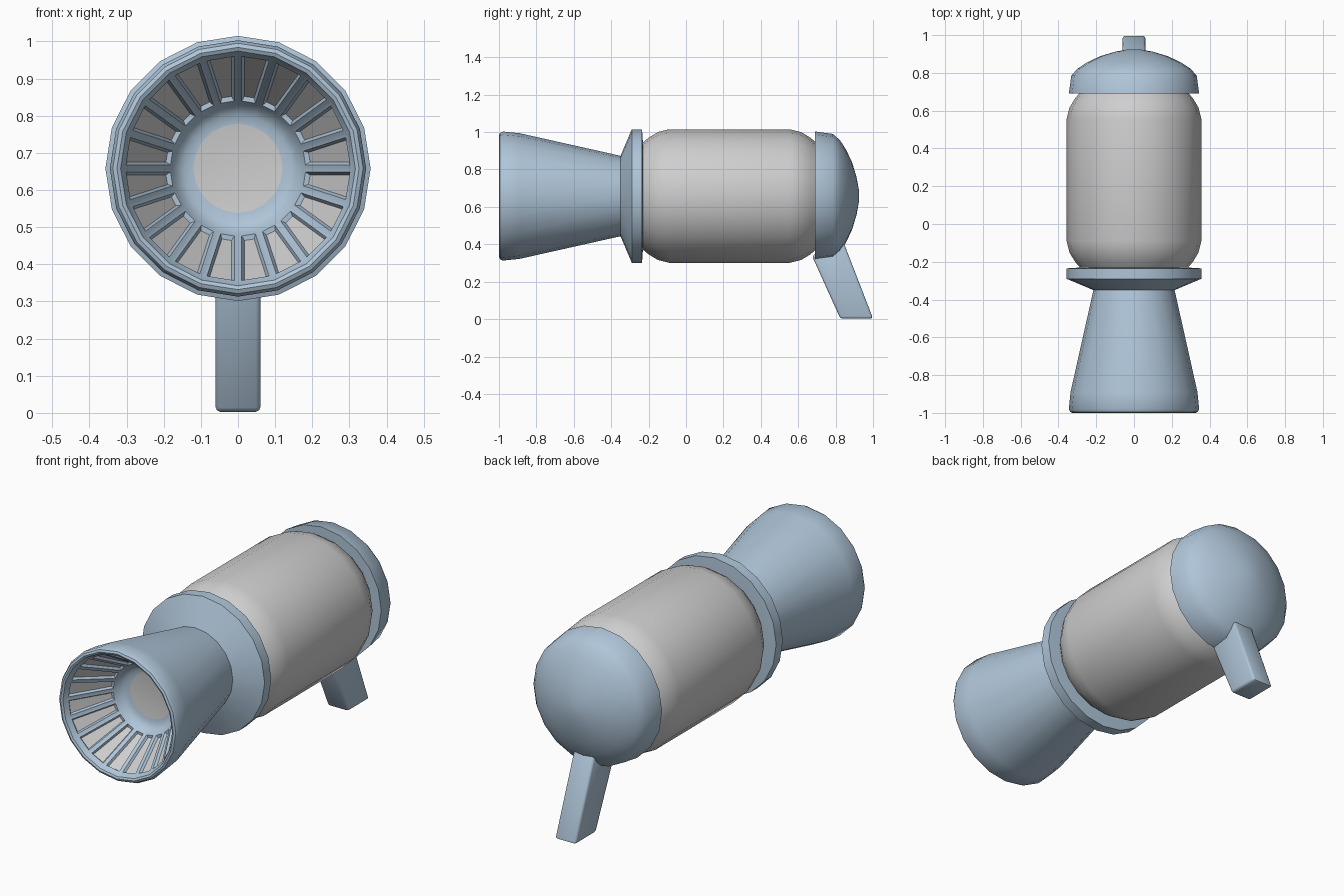
import bpy, bmesh, math

if "Cube" in bpy.data.objects:
    bpy.data.objects.remove(bpy.data.objects["Cube"])

SIDES = 20
AXIS_Z = 0.658


def material(name, rgb):
    m = bpy.data.materials.new(name)
    m.diffuse_color = (*rgb, 1.0)
    m.use_nodes = True
    m.node_tree.nodes["Principled BSDF"].inputs["Base Color"].default_value = m.diffuse_color
    return m


BLUE = material("pale blue", (0.43, 0.56, 0.69))
GREY = material("light grey", (0.62, 0.62, 0.62))


def finish(name, bm, mats, angle=35):
    bmesh.ops.recalc_face_normals(bm, faces=bm.faces)
    me = bpy.data.meshes.new(name)
    bm.to_mesh(me)
    bm.free()
    ob = bpy.data.objects.new(name, me)
    bpy.context.collection.objects.link(ob)
    for m in mats:
        me.materials.append(m)
    bpy.ops.object.select_all(action='DESELECT')
    ob.select_set(True)
    bpy.context.view_layer.objects.active = ob
    bpy.ops.object.shade_smooth_by_angle(angle=math.radians(angle))
    return ob


def lathe(profile):
    """Revolve (y, radius) points about the long axis; returns bmesh, bands, end caps."""
    bm = bmesh.new()
    rings = []
    for y, r in profile:
        rings.append([bm.verts.new((r * math.cos(2 * math.pi * i / SIDES), y,
                                    AXIS_Z + r * math.sin(2 * math.pi * i / SIDES)))
                      for i in range(SIDES)])
    bands = []
    for a, b in zip(rings, rings[1:]):
        bands.append([bm.faces.new((a[i], a[(i + 1) % SIDES], b[(i + 1) % SIDES], b[i]))
                      for i in range(SIDES)])
    caps = [bm.faces.new(rings[0]), bm.faces.new(rings[-1])]
    bmesh.ops.recalc_face_normals(bm, faces=bm.faces)
    return bm, bands, caps


# Horn with inner reflector bowl and rear flange
bm, bands, caps = lathe([
    (-0.72, 0.12), (-0.725, 0.145), (-0.737, 0.165), (-0.76, 0.178),   # bowl bottom
    (-0.975, 0.308), (-0.995, 0.316), (-1.0, 0.326),                   # inner wall, lip
    (-0.995, 0.337), (-0.98, 0.345), (-0.89, 0.336),                   # outer lip
    (-0.35, 0.215), (-0.29, 0.357), (-0.235, 0.357), (-0.23, 0.28)])   # neck, flange
caps[0].material_index = 1
# Recessed grey panels between the ribs
wall = bands[3]
bmesh.ops.inset_individual(bm, faces=wall, thickness=0.010, use_even_offset=True)
bmesh.ops.inset_individual(bm, faces=wall, thickness=0.006, depth=-0.012,
                           use_even_offset=True)
for f in wall:
    f.material_index = 1
finish("horn", bm, [BLUE, GREY])

# Rounded barrel body
half = [(-0.232, 0.285), (-0.20, 0.312), (-0.15, 0.342), (-0.09, 0.357)]
bm, _, _ = lathe(half + [(0.465 - y, r) for y, r in reversed(half)])
finish("barrel", bm, [GREY], 45)

# Domed rear cap
bm, _, _ = lathe([(0.69, 0.345), (0.785, 0.332), (0.822, 0.30), (0.855, 0.25),
                  (0.888, 0.18), (0.912, 0.10), (0.925, 0.03)])
finish("rear_cap", bm, [BLUE], 40)

# Slanted lever under the cap
bm = bmesh.new()
side = [bm.verts.new((-0.06, y, z)) for y, z in
        [(0.675, 0.335), (0.825, 0.003), (1.0, 0.003), (0.835, 0.43), (0.74, 0.40)]]
face = bm.faces.new(side)
ext = bmesh.ops.extrude_face_region(bm, geom=[face])
bmesh.ops.translate(bm, vec=(0.12, 0, 0),
                    verts=[g for g in ext["geom"] if isinstance(g, bmesh.types.BMVert)])
bmesh.ops.recalc_face_normals(bm, faces=bm.faces)
bmesh.ops.bevel(bm, geom=bm.edges[:], offset=0.012, segments=2, profile=0.5,
                affect='EDGES')
finish("lever", bm, [BLUE], 50)
